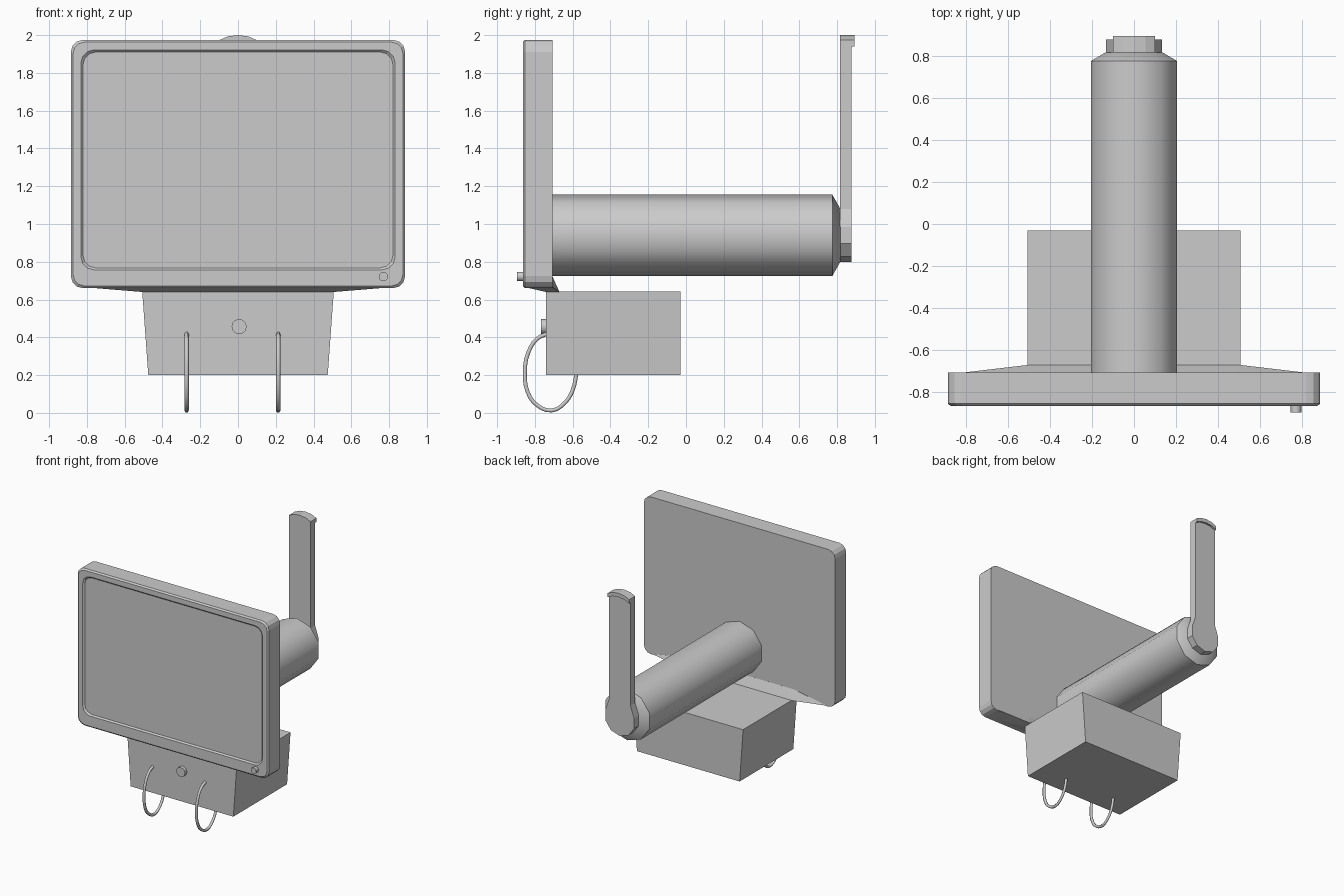
import bpy, bmesh
from math import sin, cos, pi

if "Cube" in bpy.data.objects:
    bpy.data.objects.remove(bpy.data.objects["Cube"])


def finish(name, bm, smooth=None):
    bmesh.ops.recalc_face_normals(bm, faces=bm.faces)
    me = bpy.data.meshes.new(name)
    bm.to_mesh(me)
    bm.free()
    ob = bpy.data.objects.new(name, me)
    bpy.context.collection.objects.link(ob)
    if smooth:
        bpy.ops.object.select_all(action='DESELECT')
        ob.select_set(True)
        bpy.context.view_layer.objects.active = ob
        bpy.ops.object.shade_smooth_by_angle(angle=smooth)
    return ob


def loft(name, rings, smooth=None):
    """Skin a list of equal-length point rings and cap both ends."""
    bm = bmesh.new()
    vs = [[bm.verts.new(p) for p in r] for r in rings]
    n = len(vs[0])
    for a, b in zip(vs, vs[1:]):
        for i in range(n):
            j = (i + 1) % n
            bm.faces.new((a[i], a[j], b[j], b[i]))
    bm.faces.new(vs[0])
    bm.faces.new(vs[-1])
    return finish(name, bm, smooth)


def rounded_rect(y, hx, z0, z1, r, seg=3):
    pts = []
    corners = [(hx - r, z1 - r), (r - hx, z1 - r), (r - hx, z0 + r), (hx - r, z0 + r)]
    for k, (cx, cz) in enumerate(corners):
        for i in range(seg + 1):
            a = (k + i / seg) * pi / 2
            pts.append((cx + r * cos(a), y, cz + r * sin(a)))
    return pts


def circle(x, y, z, r, n):
    return [(x + r * sin(2 * pi * i / n), y, z + r * cos(2 * pi * i / n)) for i in range(n)]


def rect(hx, y0, y1, z):
    return [(-hx, y0, z), (hx, y0, z), (hx, y1, z), (-hx, y1, z)]


# Display panel with bevelled front edge and recessed screen
loft("display_panel", [
    rounded_rect(-0.707, 0.885, 0.66, 1.975, 0.065),
    rounded_rect(-0.853, 0.885, 0.66, 1.975, 0.065),
    rounded_rect(-0.864, 0.873, 0.672, 1.963, 0.06),
    rounded_rect(-0.864, 0.832, 0.757, 1.922, 0.07),
    rounded_rect(-0.852, 0.820, 0.768, 1.910, 0.065),
])

# Wedge joining the panel underside to the base box
bm = bmesh.new()
for s in (-1, 1):
    for x, y, z in [(0.81, -0.85, 0.665), (0.81, -0.706, 0.665), (0.5, -0.706, 0.72),
                    (0.505, -0.67, 0.64), (0.505, -0.74, 0.64)]:
        bm.verts.new((s * x, y, z))
bmesh.ops.convex_hull(bm, input=bm.verts)
finish("neck_wedge", bm)

# Tapered base box
loft("base_box", [rect(0.475, -0.74, -0.03, 0.2), rect(0.507, -0.74, -0.03, 0.642)])

# Buttons on the panel and the box
for name, x, z, r, y0, y1 in [("panel_button", 0.77, 0.722, 0.025, -0.895, -0.85),
                              ("box_button", 0.006, 0.457, 0.04, -0.767, -0.73)]:
    loft(name, [circle(x, y0, z, r, 12), circle(x, y1, z, r, 12)], 0.6)

# Ten-sided support tube with a tapered end
loft("support_tube", [circle(0, y, 0.94, r, 10) for y, r in
                      [(-0.71, 0.215), (0.775, 0.215), (0.817, 0.14)]], 0.65)

# Upright arm: rounded foot, straight bar, arched top
half = [(0.082, 0.827), (0.133, 0.897), (0.133, 0.983), (0.1, 1.08),
        (0.1, 1.973), (0.055, 1.993)]
outline = [(0, 0.8)] + half + [(0, 2.0)] + [(-x, z) for x, z in reversed(half)]
loft("upright_arm", [[(x, y, z) for x, z in outline] for y in (0.815, 0.876)])

# Small lip at the top of the arm
arch = [(0.1, 1.973), (0.055, 1.993), (0, 2.0), (-0.055, 1.993), (-0.1, 1.973)]
lip = arch + [(x, z - 0.032) for x, z in reversed(arch)]
loft("arm_lip", [[(x, y, z) for x, z in lip] for y in (0.87, 0.893)])

# Wire loops hanging from the front of the box
path = [(-0.73, 0.42), (-0.785, 0.395), (-0.835, 0.32), (-0.853, 0.21), (-0.838, 0.11),
        (-0.79, 0.042), (-0.71, 0.013), (-0.64, 0.055), (-0.6, 0.12), (-0.58, 0.205)]
for name, x in [("wire_loop_left", -0.272), ("wire_loop_right", 0.213)]:
    cu = bpy.data.curves.new(name, 'CURVE')
    cu.dimensions = '3D'
    cu.bevel_depth = 0.012
    cu.bevel_resolution = 1
    cu.resolution_u = 3
    cu.use_fill_caps = True
    sp = cu.splines.new('BEZIER')
    sp.bezier_points.add(len(path) - 1)
    for p, (y, z) in zip(sp.bezier_points, path):
        p.co = (x, y, z)
        p.handle_left_type = p.handle_right_type = 'AUTO'
    bpy.context.collection.objects.link(bpy.data.objects.new(name, cu))
